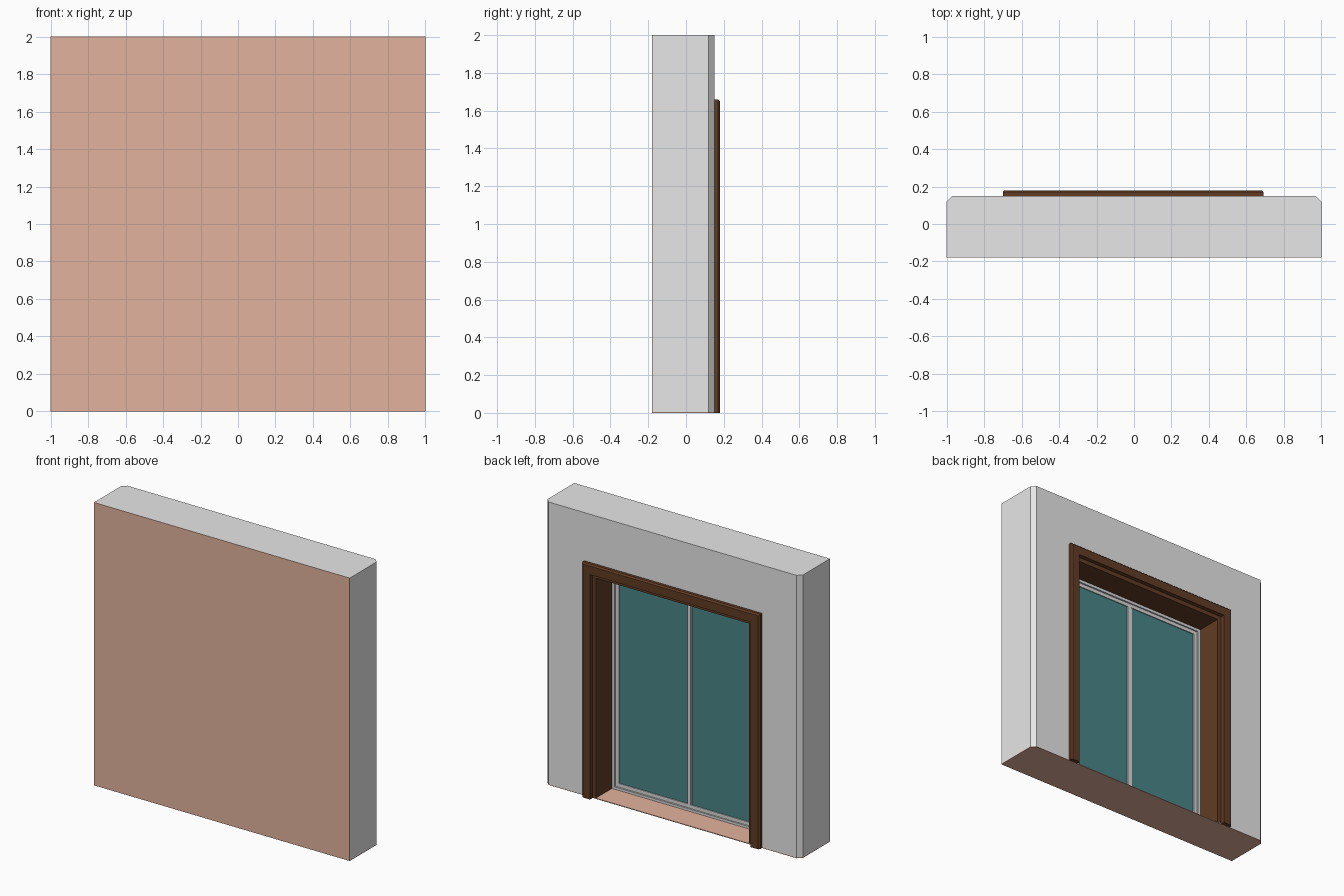
import bpy, bmesh

if "Cube" in bpy.data.objects:
    bpy.data.objects.remove(bpy.data.objects["Cube"])


def material(name, rgb):
    m = bpy.data.materials.new(name)
    m.diffuse_color = (*rgb, 1.0)
    m.use_nodes = True
    m.node_tree.nodes["Principled BSDF"].inputs["Base Color"].default_value = m.diffuse_color
    return m


PLASTER = material("grey plaster", (0.80, 0.80, 0.80))
PINK = material("terracotta pink", (0.77, 0.45, 0.34))
WOOD = material("dark brown wood", (0.122, 0.045, 0.018))
METAL = material("grey metal", (0.70, 0.70, 0.70))
GLASS = material("teal glass", (0.067, 0.238, 0.25))


def finish(bm, name, mat):
    bmesh.ops.recalc_face_normals(bm, faces=bm.faces)
    me = bpy.data.meshes.new(name)
    bm.to_mesh(me)
    bm.free()
    me.materials.append(mat)
    ob = bpy.data.objects.new(name, me)
    bpy.context.collection.objects.link(ob)
    return ob


def extrude_y(name, profile, y0, y1, mat, bevel=0.0, pick=None):
    """Extrude an x-z outline along y, bevelling the edges chosen by pick."""
    bm = bmesh.new()
    face = bm.faces.new([bm.verts.new((x, y0, z)) for x, z in profile])
    new = bmesh.ops.extrude_face_region(bm, geom=[face])["geom"]
    verts = [g for g in new if isinstance(g, bmesh.types.BMVert)]
    bmesh.ops.translate(bm, verts=verts, vec=(0, y1 - y0, 0))
    if pick:
        edges = [e for e in bm.edges if pick(e.verts[0].co, e.verts[1].co)]
        bmesh.ops.bevel(bm, geom=edges, offset=bevel, segments=1, affect='EDGES')
    return finish(bm, name, mat)


def box(name, x, y, z, mat):
    return extrude_y(name, [(x[0], z[0]), (x[1], z[0]), (x[1], z[1]), (x[0], z[1])],
                     y[0], y[1], mat)


def arch(xl, xr, top, il, ir, itop, z0=0.0):
    """Upside-down U outline."""
    return [(xl, z0), (il, z0), (il, itop), (ir, itop), (ir, z0),
            (xr, z0), (xr, top), (xl, top)]


# Wall with a door opening and chamfered rear corners
extrude_y("wall", arch(-1, 1, 2, -0.63, 0.63, 1.59, 0.005), -0.178, 0.15, PLASTER, 0.03,
          lambda a, b: a.y > 0.14 and b.y > 0.14 and abs(a.x) > 0.99 and abs(a.x - b.x) < 1e-5)

# Pink outer skin on the front
box("front_skin", (-1, 1), (-0.18, -0.178), (0, 2), PINK)

# Thin pink floor slab, chamfered like the wall
bm = bmesh.new()
plan = [(-1, -0.178), (1, -0.178), (1, 0.12), (0.97, 0.15), (-0.97, 0.15), (-1, 0.12)]
f = bm.faces.new([bm.verts.new((x, y, 0)) for x, y in plan])
top = bmesh.ops.extrude_face_region(bm, geom=[f])["geom"]
bmesh.ops.translate(bm, verts=[g for g in top if isinstance(g, bmesh.types.BMVert)],
                    vec=(0, 0, 0.005))
finish(bm, "floor_slab", PINK)

# Wooden lining of the opening
extrude_y("door_lining", arch(-0.63, 0.63, 1.59, -0.60, 0.60, 1.56, 0.005),
          -0.10, 0.1505, WOOD)

# Raised wooden casing with chamfered outer rim
extrude_y("door_casing", arch(-0.70, 0.69, 1.66, -0.63, 0.625, 1.59), 0.15, 0.18, WOOD, 0.01,
          lambda a, b: a.y > 0.17 and b.y > 0.17 and
          (min(abs(a.x), abs(b.x)) > 0.68 or min(a.z, b.z) > 1.65))

# Fixed metal frame
extrude_y("outer_frame_top_and_sides", arch(-0.60, 0.60, 1.56, -0.58, 0.58, 1.54, 0.005),
          -0.08, -0.03, METAL)
box("outer_frame_track", (-0.58, 0.58), (-0.08, -0.03), (0.005, 0.022), METAL)

# Two sliding sashes: rails, stiles and a glass pane each
for side, x0, x1 in (("left", -0.58, 0.018), ("right", -0.018, 0.58)):
    y0, y1 = (-0.059, -0.04) if side == "left" else (-0.061, -0.042)
    w = 0.027
    box(side + "_sash_outer_stile" if side == "left" else side + "_sash_meeting_stile",
        (x0, x0 + w), (y0, y1), (0.022, 1.54), METAL)
    box(side + "_sash_meeting_stile" if side == "left" else side + "_sash_outer_stile",
        (x1 - w, x1), (y0, y1), (0.022, 1.54), METAL)
    for rail, z in (("bottom", (0.022, 0.047)), ("top", (1.515, 1.54))):
        box(f"{side}_sash_{rail}_rail", (x0 + w, x1 - w), (y0, y1), z, METAL)
    box(side + "_glass_pane", (x0 + w, x1 - w), (y0 + 0.005, y1 - 0.007),
        (0.047, 1.515), GLASS)
